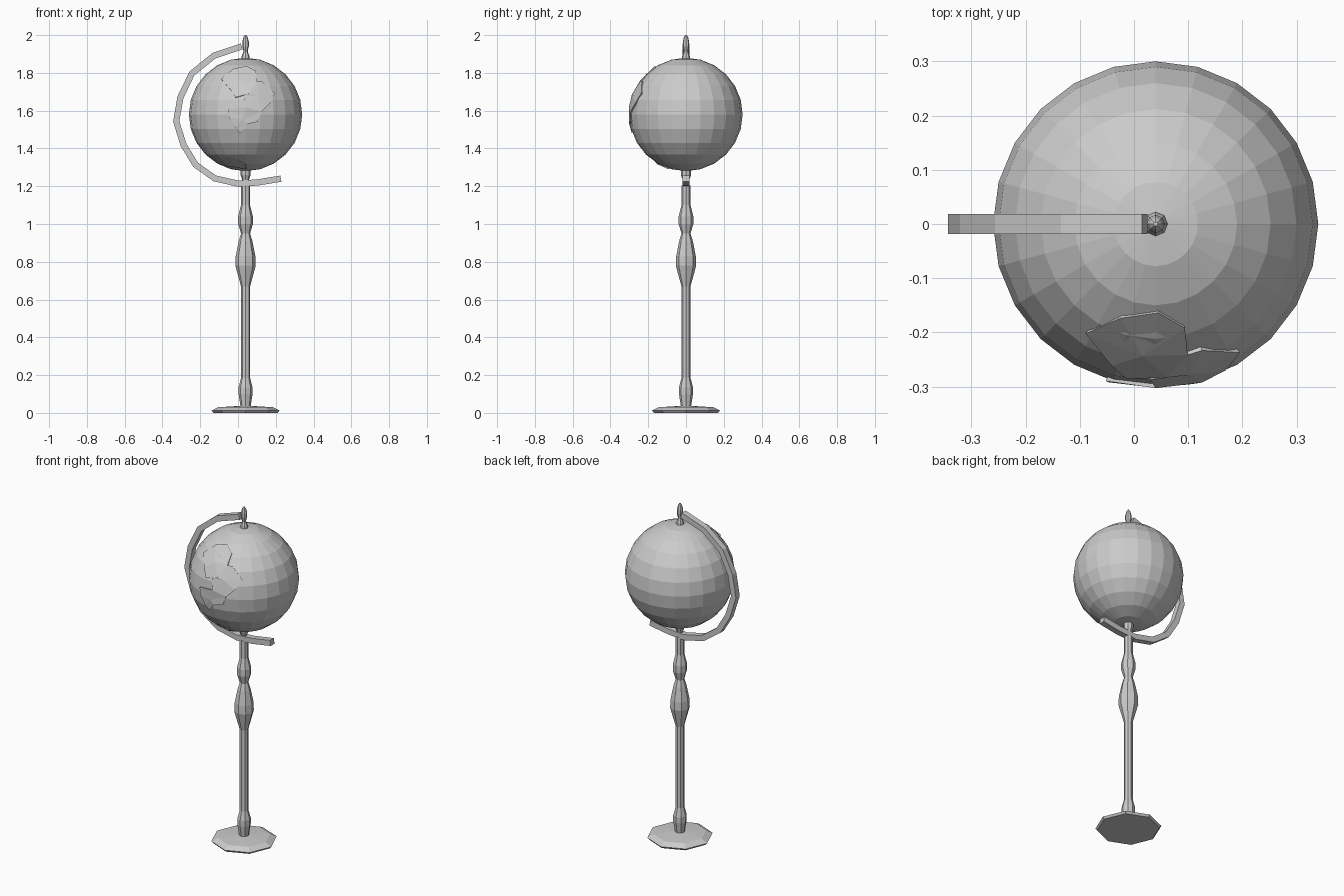
import bpy, bmesh, math
from mathutils import Vector

if "Cube" in bpy.data.objects:
    bpy.data.objects.remove(bpy.data.objects["Cube"])

AX = 0.04                          # x of the vertical axis
CENTRE = Vector((AX, 0, 1.58))     # globe centre
R = 0.3


def finish(name, bm):
    bmesh.ops.recalc_face_normals(bm, faces=bm.faces)
    me = bpy.data.meshes.new(name)
    bm.to_mesh(me)
    bm.free()
    ob = bpy.data.objects.new(name, me)
    bpy.context.collection.objects.link(ob)
    return ob


def lathe(name, profile, sides=8):
    bm = bmesh.new()
    rings = []
    for r, z in profile:
        rings.append([bm.verts.new((AX + r * math.cos(2 * math.pi * i / sides),
                                    r * math.sin(2 * math.pi * i / sides), z))
                      for i in range(sides)])
    for a, b in zip(rings, rings[1:]):
        for i in range(sides):
            j = (i + 1) % sides
            bm.faces.new((a[i], a[j], b[j], b[i]))
    bm.faces.new(rings[0])
    bm.faces.new(rings[-1])
    return finish(name, bm)


# Octagonal foot
lathe("base", [(0.17, 0), (0.18, 0.012), (0.145, 0.03), (0.03, 0.037)])

# Turned pole
lathe("pole", [(0.025, 0.02), (0.03, 0.055), (0.037, 0.10), (0.037, 0.135),
               (0.024, 0.185), (0.024, 0.67), (0.042, 0.735), (0.054, 0.78),
               (0.052, 0.83), (0.036, 0.91), (0.024, 0.95), (0.039, 1.0),
               (0.039, 1.04), (0.024, 1.10), (0.024, 1.205)])

# Axle pins and finial
lathe("lower_pin", [(0.015, 1.19), (0.018, 1.235), (0.027, 1.26), (0.027, 1.30)])
lathe("upper_pin", [(0.025, 1.86), (0.02, 1.89), (0.012, 1.91), (0.012, 1.94)])
lathe("finial", [(0.01, 1.91), (0.017, 1.94), (0.017, 1.965), (0.011, 1.99), (0.004, 2.0)])

# Globe
bm = bmesh.new()
bmesh.ops.create_uvsphere(bm, u_segments=24, v_segments=12, radius=R)
bmesh.ops.translate(bm, verts=bm.verts, vec=CENTRE)
finish("globe", bm)

# Curved arm: rectangular section swept along a path in the xz plane
path = [(0.02, 1.94), (-0.127, 1.891), (-0.244, 1.797), (-0.305, 1.67),
        (-0.327, 1.543), (-0.288, 1.418), (-0.225, 1.314), (-0.122, 1.241),
        (0.004, 1.213), (0.103, 1.22), (0.227, 1.24)]
pts = [Vector(p) for p in path]
bm = bmesh.new()
rings = []
for i, p in enumerate(pts):
    t = (pts[min(i + 1, len(pts) - 1)] - pts[max(i - 1, 0)]).normalized()
    n = Vector((-t.y, t.x)) * 0.0165
    rings.append([bm.verts.new((p.x + s * n.x, y, p.y + s * n.y))
                  for s, y in ((1, -0.018), (1, 0.018), (-1, 0.018), (-1, -0.018))])
for a, b in zip(rings, rings[1:]):
    for i in range(4):
        j = (i + 1) % 4
        bm.faces.new((a[i], a[j], b[j], b[i]))
bm.faces.new(rings[0])
bm.faces.new(rings[-1])
finish("arm", bm)


# Raised land plates: front-view outlines projected on to the globe
def land(name, outline):
    def on_globe(x, z, r):
        dx, dz = x - AX, z - CENTRE.z
        y = -math.sqrt(max(R * R - dx * dx - dz * dz, 0.0001))
        return CENTRE + Vector((dx, y, dz)).normalized() * r
    bm = bmesh.new()
    top = [bm.verts.new(on_globe(x, z, 0.305)) for x, z in outline]
    low = [bm.verts.new(on_globe(x, z, 0.28)) for x, z in outline]
    n = len(outline)
    mid = bm.verts.new(on_globe(sum(p[0] for p in outline) / n,
                                sum(p[1] for p in outline) / n, 0.302))
    for i in range(n):
        j = (i + 1) % n
        bm.faces.new((top[i], top[j], mid))
        bm.faces.new((low[i], low[j], top[j], top[i]))
    bm.faces.new(low)
    finish(name, bm)


land("land_upper", [(-0.087, 1.765), (-0.024, 1.818), (0.045, 1.833), (0.093, 1.807),
                    (0.098, 1.754), (0.061, 1.69), (-0.013, 1.669), (-0.04, 1.712)])
land("land_middle", [(0.098, 1.754), (0.124, 1.754), (0.193, 1.69), (0.167, 1.638),
                     (0.124, 1.595), (0.04, 1.616), (0.03, 1.68), (0.061, 1.69)])
land("land_lower", [(-0.05, 1.606), (0.04, 1.616), (0.124, 1.595), (0.103, 1.542),
                    (0.05, 1.53), (0.01, 1.484), (-0.013, 1.51), (-0.045, 1.563)])
land("land_south", [(-0.09, 1.336), (-0.045, 1.357), (0.04, 1.32), (0.045, 1.294),
                    (-0.06, 1.312)])
